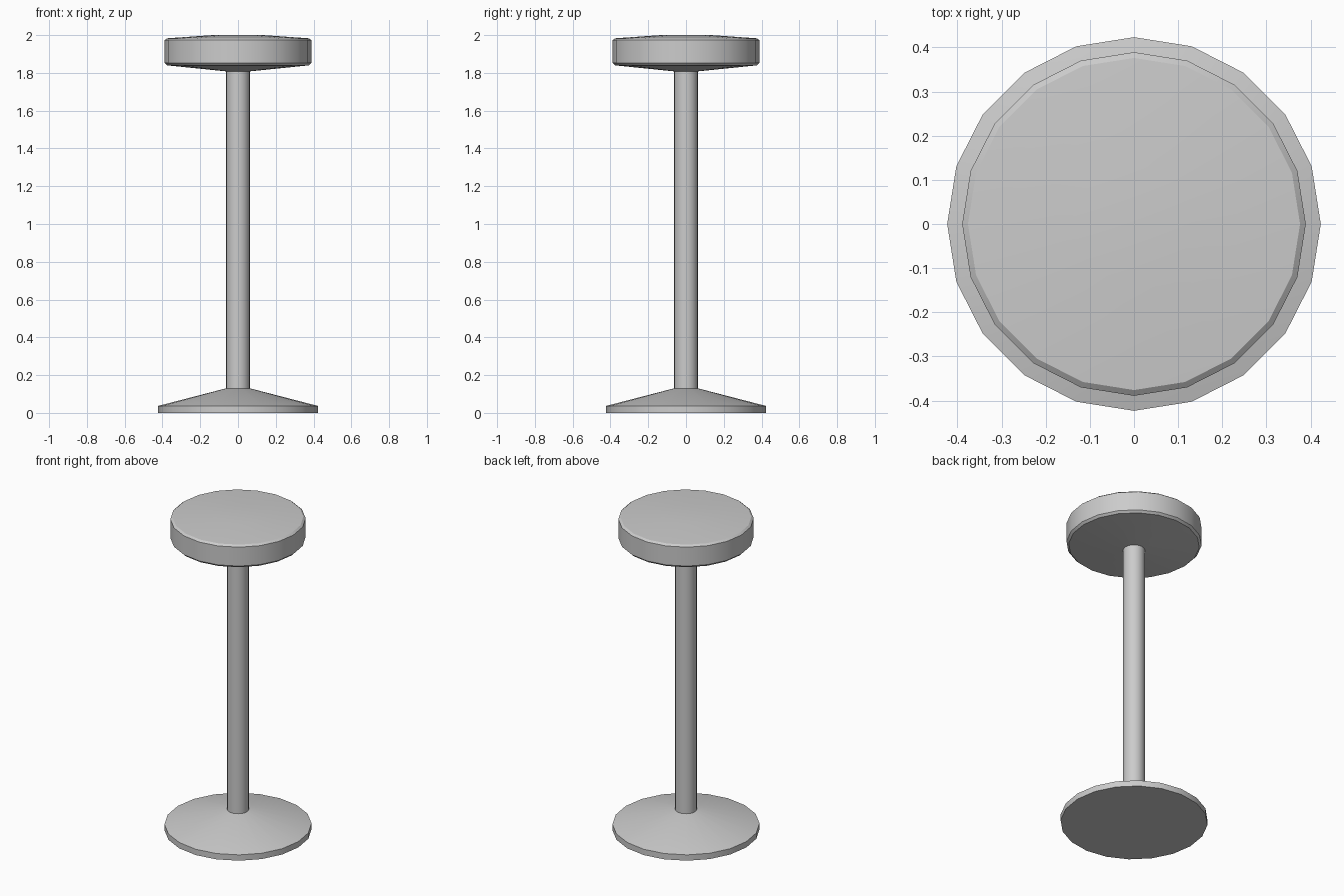
import bpy, bmesh, math

if "Cube" in bpy.data.objects:
    bpy.data.objects.remove(bpy.data.objects["Cube"])

SIDES = 20


def lathe(name, profile):
    """Revolve (radius, z) points, listed bottom to top, around the z axis."""
    bm = bmesh.new()
    rings = []
    for r, z in profile:
        if r == 0:
            rings.append([bm.verts.new((0, 0, z))] * SIDES)
        else:
            rings.append([bm.verts.new((r * math.cos(math.tau * i / SIDES),
                                        r * math.sin(math.tau * i / SIDES), z))
                          for i in range(SIDES)])
    for low, high in zip(rings, rings[1:]):
        for i in range(SIDES):
            j = (i + 1) % SIDES
            corners = dict.fromkeys((low[i], low[j], high[j], high[i]))
            bm.faces.new(list(corners))
    bmesh.ops.recalc_face_normals(bm, faces=bm.faces)
    mesh = bpy.data.meshes.new(name)
    bm.to_mesh(mesh)
    bm.free()
    obj = bpy.data.objects.new(name, mesh)
    bpy.context.collection.objects.link(obj)
    bpy.ops.object.select_all(action='DESELECT')
    obj.select_set(True)
    bpy.context.view_layer.objects.active = obj
    bpy.ops.object.shade_smooth_by_angle(angle=math.radians(30))
    return obj


# Weighted foot: thin rim with a shallow cone rising to the column
lathe("base", [(0, 0), (0.423, 0), (0.423, 0.037), (0.063, 0.13), (0, 0.13)])

# Straight column
lathe("column", [(0, 0.12), (0.063, 0.12), (0.063, 1.815), (0, 1.815)])

# Round seat: coned underside, bevelled rim, slightly domed top
lathe("seat", [(0, 1.807), (0.063, 1.808), (0.376, 1.84), (0.389, 1.853),
               (0.389, 1.973), (0.376, 1.983), (0.133, 2.0), (0, 2.0)])
